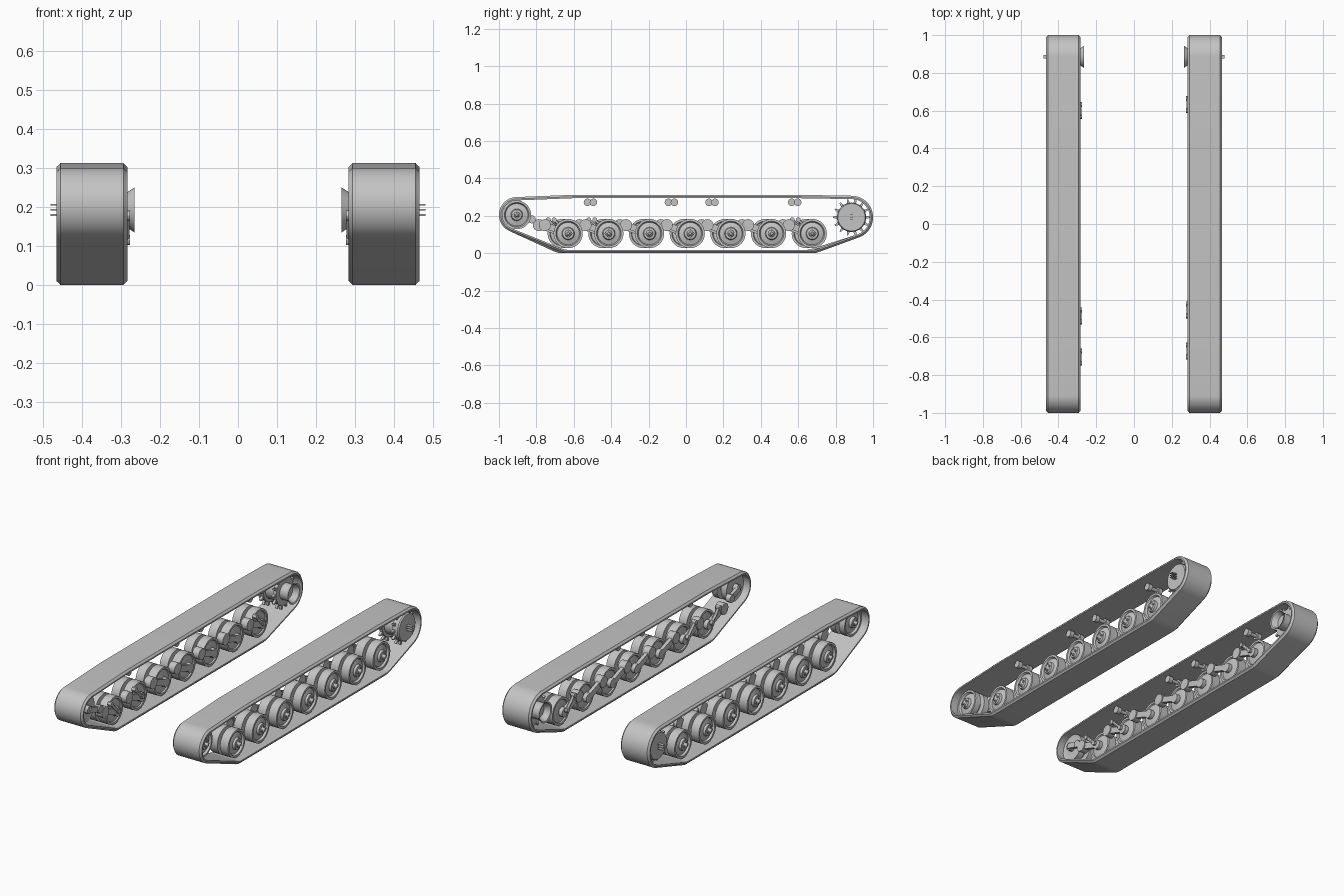
import bpy, bmesh, math
from mathutils import Vector, Matrix
from mathutils.geometry import convex_hull_2d

if "Cube" in bpy.data.objects:
    bpy.data.objects.remove(bpy.data.objects["Cube"])

steel = bpy.data.materials.new("light_grey_steel")
steel.use_nodes = True
GREY = (0.55, 0.55, 0.55, 1)
steel.diffuse_color = GREY
steel.node_tree.nodes["Principled BSDF"].inputs["Base Color"].default_value = GREY
made = []


def finish(name, bm):
    bmesh.ops.recalc_face_normals(bm, faces=bm.faces)
    mesh = bpy.data.meshes.new(name)
    bm.to_mesh(mesh)
    bm.free()
    mesh.materials.append(steel)
    obj = bpy.data.objects.new(name, mesh)
    bpy.context.collection.objects.link(obj)
    made.append(obj)
    return obj


def bridge(bm, rings, closed=False):
    pairs = list(zip(rings, rings[1:])) + ([(rings[-1], rings[0])] if closed else [])
    for a, b in pairs:
        for i in range(len(a)):
            j = (i + 1) % len(a)
            bm.faces.new((a[i], a[j], b[j], b[i]))


def lathe(bm, side, y, z, profile, segs=32):
    """Turn (x, radius) pairs around an axle parallel to x."""
    rings = []
    for x, r in profile:
        rings.append([bm.verts.new((side * x, y + r * math.cos(k * math.tau / segs),
                                    z + r * math.sin(k * math.tau / segs)))
                      for k in range(segs)])
    bridge(bm, rings)
    bm.faces.new(rings[0])
    bm.faces.new(rings[-1])


def rod(bm, a, b, r, segs=12):
    a, b = Vector(a), Vector(b)
    d = b - a
    m = Matrix.Translation((a + b) / 2) @ d.to_track_quat('Z', 'Y').to_matrix().to_4x4()
    bmesh.ops.create_cone(bm, cap_ends=True, segments=segs, radius1=r, radius2=r,
                          depth=d.length, matrix=m)


def box(bm, centre, size, turn=0):
    m = (Matrix.Translation(centre) @ Matrix.Rotation(turn, 4, 'X')
         @ Matrix.Diagonal((*size, 1)))
    bmesh.ops.create_cube(bm, size=1, matrix=m)


def hub_cross(bm, side, x, y, z):
    for turn in (0, math.pi / 2):
        box(bm, (side * x, y, z), (0.012, 0.046, 0.007), turn)


IDLER = (-0.905, 0.205)
SPROCKET = (0.885, 0.192)
WHEELS = [-0.63 + 0.2175 * i for i in range(7)]
WHEEL_Z = 0.105


def track(name, side, shift):
    # Belt wraps the idler, sprocket, end wheels and upper run
    circles = [(*IDLER, 0.095), (*SPROCKET, 0.115), (-0.6, 0.207, 0.105), (0.6, 0.207, 0.105),
               (WHEELS[0] + shift, WHEEL_Z, 0.105), (WHEELS[-1] + shift, WHEEL_Z, 0.105)]
    samples = [(Vector((y, z)), Vector((math.cos(a), math.sin(a))), r)
               for y, z, r in circles for a in [k * math.tau / 64 for k in range(64)]]
    loop = [samples[i] for i in convex_hull_2d([c + d * r for c, d, r in samples])]
    section = [(0.293, 0), (0.455, 0), (0.460, 0.006), (0.465, 0.010),
               (0.465, 0.018), (0.283, 0.018), (0.283, 0.010), (0.288, 0.006)]
    bm = bmesh.new()
    rings = []
    for x, inset in section:
        pts = [c + d * (r - inset) for c, d, r in loop]
        rings.append([bm.verts.new((side * x, p.x, p.y)) for p in pts])
    bridge(bm, rings, closed=True)
    finish(name, bm)


def road_wheel(name, side, y):
    r = 0.078
    bm = bmesh.new()
    lathe(bm, side, y, WHEEL_Z,
          [(0.315, 0.03), (0.322, 0.062), (0.315, 0.066), (0.315, r), (0.365, r), (0.365, 0.05),
           (0.383, 0.05), (0.383, r), (0.433, r), (0.433, 0.066), (0.422, 0.06),
           (0.430, 0.034), (0.442, 0.030), (0.444, 0.018), (0.460, 0.007)])
    hub_cross(bm, side, 0.445, y, WHEEL_Z)
    finish(name, bm)


def swing_arm(name, side, y):
    # Trailing arm with pivot boss ahead of and above the axle
    py, pz = y - 0.125, 0.15
    bm = bmesh.new()
    lathe(bm, side, py, pz, [(0.284, 0.030), (0.284, 0.032), (0.325, 0.032), (0.325, 0.020)], 20)
    lathe(bm, side, y, WHEEL_Z, [(0.290, 0.026), (0.312, 0.026), (0.320, 0.018)], 20)
    slope = math.atan2(WHEEL_Z - pz, y - py)
    box(bm, (side * 0.300, (y + py) / 2, (pz + WHEEL_Z) / 2), (0.02, 0.125, 0.034), slope)
    finish(name, bm)


def shock(name, side, y):
    # Damper standing on the arm, with a bolted eye at each end
    bm = bmesh.new()
    low, high = (y - 0.01, 0.115), (y - 0.075, 0.178)
    rod(bm, (side * 0.287, *low), (side * 0.287, *high), 0.009)
    for p in (low, high):
        rod(bm, (side * 0.276, *p), (side * 0.300, *p), 0.013)
    finish(name, bm)


def return_roller(name, side, y):
    bm = bmesh.new()
    lathe(bm, side, y, 0.272,
          [(0.315, 0.02), (0.340, 0.02), (0.340, 0.010), (0.385, 0.010),
           (0.385, 0.02), (0.410, 0.02)], 20)
    finish(name, bm)


def idler_wheel(name, side):
    y, z = IDLER
    r = 0.077
    bm = bmesh.new()
    lathe(bm, side, y, z,
          [(0.325, 0.03), (0.330, 0.06), (0.325, r), (0.360, r), (0.360, 0.045),
           (0.385, 0.045), (0.385, r), (0.420, r), (0.420, 0.066), (0.408, 0.060),
           (0.415, 0.032), (0.430, 0.028), (0.432, 0.016), (0.448, 0.006)])
    hub_cross(bm, side, 0.433, y, z)
    # Crank that carries the wheel
    rod(bm, (side * 0.300, y, z), (side * 0.330, y, z), 0.022)
    box(bm, (side * 0.302, y + 0.04, z - 0.012), (0.018, 0.09, 0.03), -0.3)
    rod(bm, (side * 0.286, y + 0.08, z - 0.024), (side * 0.315, y + 0.08, z - 0.024), 0.022)
    finish(name, bm)


def drive_sprocket(name, side):
    y, z = SPROCKET
    bm = bmesh.new()
    # Drum with hollow flared inner flange and flat outer disc
    lathe(bm, side, y, z,
          [(0.300, 0.035), (0.268, 0.050), (0.265, 0.058), (0.283, 0.046), (0.325, 0.046),
           (0.325, 0.078), (0.345, 0.078), (0.345, 0.060), (0.405, 0.060), (0.405, 0.078),
           (0.440, 0.078), (0.447, 0.073)], 40)
    # Toothed rims
    for x in (0.335, 0.417):
        for k in range(14):
            a = k * math.tau / 14
            rod_c = (side * x, y + 0.084 * math.cos(a), z + 0.084 * math.sin(a))
            m = (Matrix.Translation(rod_c) @ Matrix.Rotation(a - math.pi / 2, 4, 'X')
                 @ Matrix.Diagonal((0.014, 1, 1, 1)))
            tooth = bmesh.ops.create_cube(bm, size=1, matrix=Matrix.Diagonal((1, 0.020, 0.030, 1)))
            for v in tooth["verts"]:
                if v.co.z > 0:
                    v.co.y *= 0.35
                v.co = m @ v.co
    # Three short pins on the outer face
    for dz in (-0.013, 0, 0.013):
        box(bm, (side * 0.460, y, z + dz), (0.04, 0.018, 0.004))
    finish(name, bm)


for label, side, shift in (("left", 1, 0), ("right", -1, -0.032)):
    track(f"track_belt_{label}", side, shift)
    idler_wheel(f"idler_wheel_{label}", side)
    drive_sprocket(f"drive_sprocket_{label}", side)
    for i, wy in enumerate(WHEELS, 1):
        road_wheel(f"road_wheel_{label}_{i}", side, wy + shift)
        swing_arm(f"swing_arm_{label}_{i}", side, wy + shift)
        if i in (1, 2, 7):
            shock(f"shock_absorber_{label}_{i}", side, wy + shift)
    for i, ry in enumerate((-0.495, -0.062, 0.155, 0.597), 1):
        return_roller(f"return_roller_{label}_{i}", side, ry + shift)

# Smooth round surfaces, keep sharp edges
bpy.ops.object.select_all(action='DESELECT')
for obj in made:
    obj.select_set(True)
bpy.context.view_layer.objects.active = made[0]
bpy.ops.object.shade_smooth_by_angle(angle=math.radians(30))
